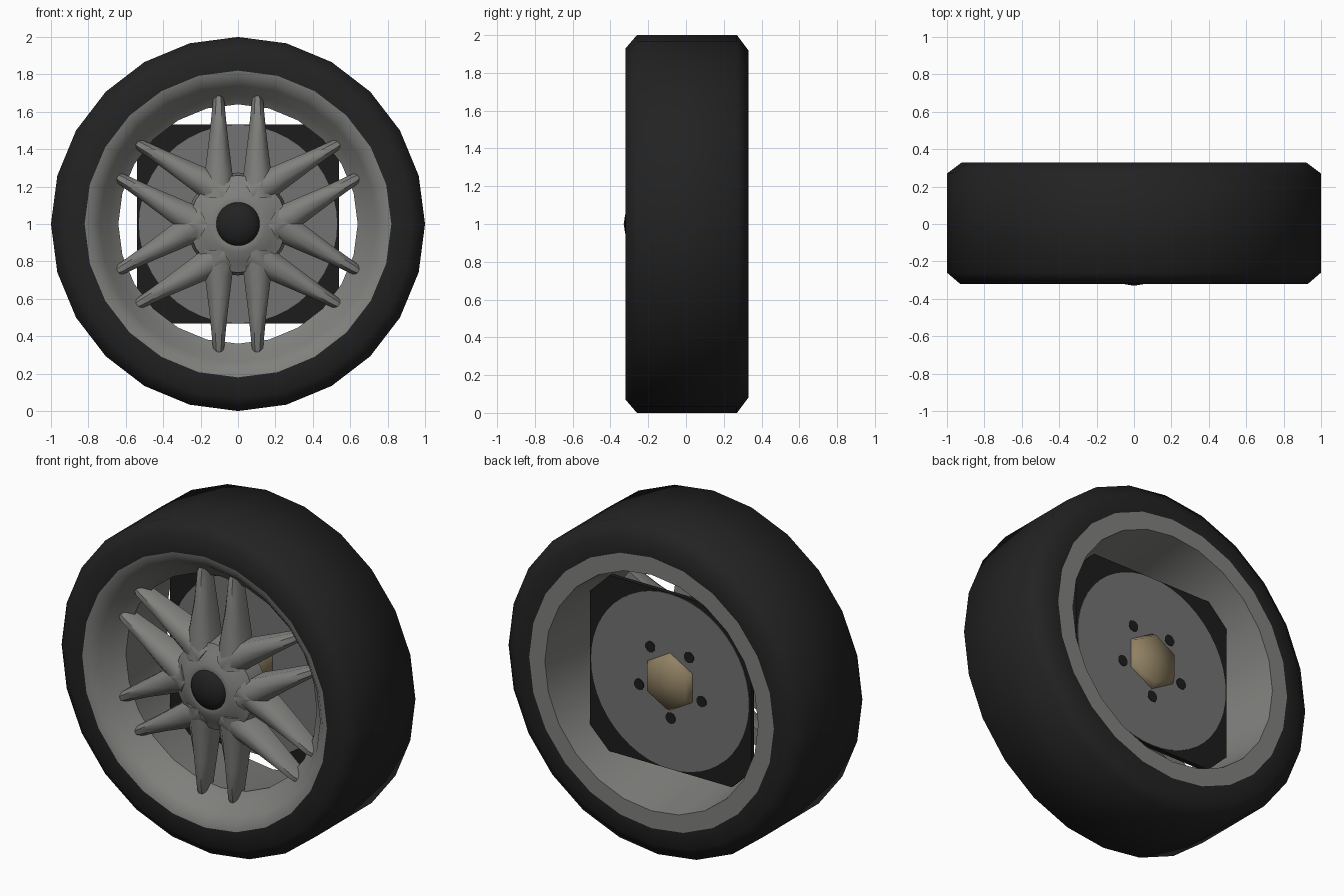
import bpy, bmesh, math
from mathutils import Matrix, Vector

if "Cube" in bpy.data.objects:
    bpy.data.objects.remove(bpy.data.objects["Cube"])


def material(name, r, g, b):
    m = bpy.data.materials.new(name)
    m.diffuse_color = (r, g, b, 1)
    m.use_nodes = True
    m.node_tree.nodes["Principled BSDF"].inputs["Base Color"].default_value = m.diffuse_color
    return m


RUBBER = material("rubber black", 0.016, 0.016, 0.016)
ALLOY = material("alloy grey", 0.215, 0.215, 0.205)
STEEL = material("disc grey", 0.17, 0.17, 0.17)
DARK = material("dark plate", 0.012, 0.012, 0.012)
BRASS = material("brass", 0.28, 0.22, 0.125)


def finish(bm, name, mat, angle=35):
    bmesh.ops.recalc_face_normals(bm, faces=bm.faces)
    me = bpy.data.meshes.new(name)
    bm.to_mesh(me)
    bm.free()
    me.materials.append(mat)
    ob = bpy.data.objects.new(name, me)
    bpy.context.collection.objects.link(ob)
    bpy.ops.object.select_all(action='DESELECT')
    ob.select_set(True)
    bpy.context.view_layer.objects.active = ob
    bpy.ops.object.shade_smooth_by_angle(angle=math.radians(angle))
    return ob


def lathe(name, profile, mat, n=24, closed=False, angle=35, center=(0, 1)):
    """Spin (radius, y) points round the wheel axis."""
    bm = bmesh.new()
    rings = []
    for r, y in profile:
        if r == 0:
            rings.append([bm.verts.new((center[0], y, center[1]))] * n)
        else:
            rings.append([bm.verts.new((center[0] + r * math.sin(2 * math.pi * i / n), y,
                                        center[1] + r * math.cos(2 * math.pi * i / n)))
                          for i in range(n)])
    pairs = list(zip(rings, rings[1:]))
    if closed:
        pairs.append((rings[-1], rings[0]))
    for a, b in pairs:
        for i in range(n):
            j = (i + 1) % n
            quad = list(dict.fromkeys([a[i], a[j], b[j], b[i]]))
            bm.faces.new(quad)
    return finish(bm, name, mat, angle)


# Tyre with chamfered shoulders
lathe("tyre", [(0.82, -0.32), (0.93, -0.32), (1.0, -0.26), (1.0, 0.27),
               (0.92, 0.33), (0.82, 0.33)], RUBBER, angle=60)

# Rim: dished front lip, tapered barrel, flat back lip
lathe("rim", [(0.82, -0.32), (0.785, -0.312), (0.74, -0.27), (0.69, -0.2),
              (0.64, -0.16), (0.715, 0.33), (0.82, 0.33)], ALLOY, angle=40)

# Spoke hub
lathe("hub", [(0, -0.27), (0.12, -0.285), (0.15, -0.285), (0.2, -0.255), (0.26, -0.23),
              (0.275, -0.12), (0, -0.1)], ALLOY, angle=50)

# Centre cap
lathe("centre_cap", [(0, -0.33), (0.05, -0.322), (0.09, -0.306), (0.122, -0.28),
                     (0.122, -0.25)], RUBBER, angle=60)

# Six pairs of tapered spokes; each pair runs parallel
# station: (radius, half width, ridge half width, ridge y, shoulder y, back y)
STATIONS = [(0.14, 0.085, 0.03, -0.275, -0.235, -0.11),
            (0.27, 0.074, 0.028, -0.26, -0.22, -0.11),
            (0.48, 0.048, 0.02, -0.24, -0.2, -0.12),
            (0.66, 0.03, 0.014, -0.222, -0.195, -0.135),
            (0.695, 0.022, 0.01, -0.205, -0.185, -0.14)]
bm = bmesh.new()
for k in range(6):
    rot = Matrix.Translation((0, 0, 1)) @ Matrix.Rotation(k * math.pi / 3, 4, 'Y')
    for side in (-1, 1):
        loops = []
        for z, w, rw, ry, sy, by in STATIONS:
            pts = [(-w, by), (-w, sy), (-rw, ry), (rw, ry), (w, sy), (w, by)]
            loops.append([bm.verts.new(rot @ Vector((side * 0.104 + x, y, z))) for x, y in pts])
        for a, b in zip(loops, loops[1:]):
            for i in range(6):
                j = (i + 1) % 6
                bm.faces.new((a[i], a[j], b[j], b[i]))
        bm.faces.new(loops[0])
        bm.faces.new(loops[-1])
finish(bm, "spokes", ALLOY, 50)

# Square brake backing plate with clipped corners
bm = bmesh.new()
w, c = 0.54, 0.41
outline = [(-c, w), (c, w), (w, c), (w, -c), (c, -w), (-c, -w), (-w, -c), (-w, c)]
face = bm.faces.new([bm.verts.new((x, 0.12, 1 + z * 0.985)) for x, z in outline])
ext = bmesh.ops.extrude_face_region(bm, geom=[face])
bmesh.ops.translate(bm, vec=(0, 0.028, 0),
                    verts=[v for v in ext["geom"] if isinstance(v, bmesh.types.BMVert)])
finish(bm, "brake_plate", DARK)

# Grey disc faces and dark bolt holes on both sides of the plate
for label, y, d in (("front", 0.12, -1), ("back", 0.148, 1)):
    lathe(label + "_brake_disc", [(0, y), (0.53, y), (0.53, y + d * 0.004), (0, y + d * 0.004)],
          STEEL, n=48)
    for i in range(5):
        t = math.radians(53 + 72 * i)
        y2 = y + d * 0.004
        lathe(f"{label}_bolt_hole_{i + 1}", [(0, y2), (0.034, y2), (0.034, y2 + d * 0.003), (0, y2 + d * 0.003)],
              DARK, n=10, center=(0.22 * math.cos(t), 1 + 0.22 * math.sin(t)))

# Six-sided brass axle running through the disc
lathe("axle", [(0, -0.1), (0.165, -0.1), (0.175, 0.15), (0.15, 0.19), (0, 0.21)],
      BRASS, n=6, angle=62)
